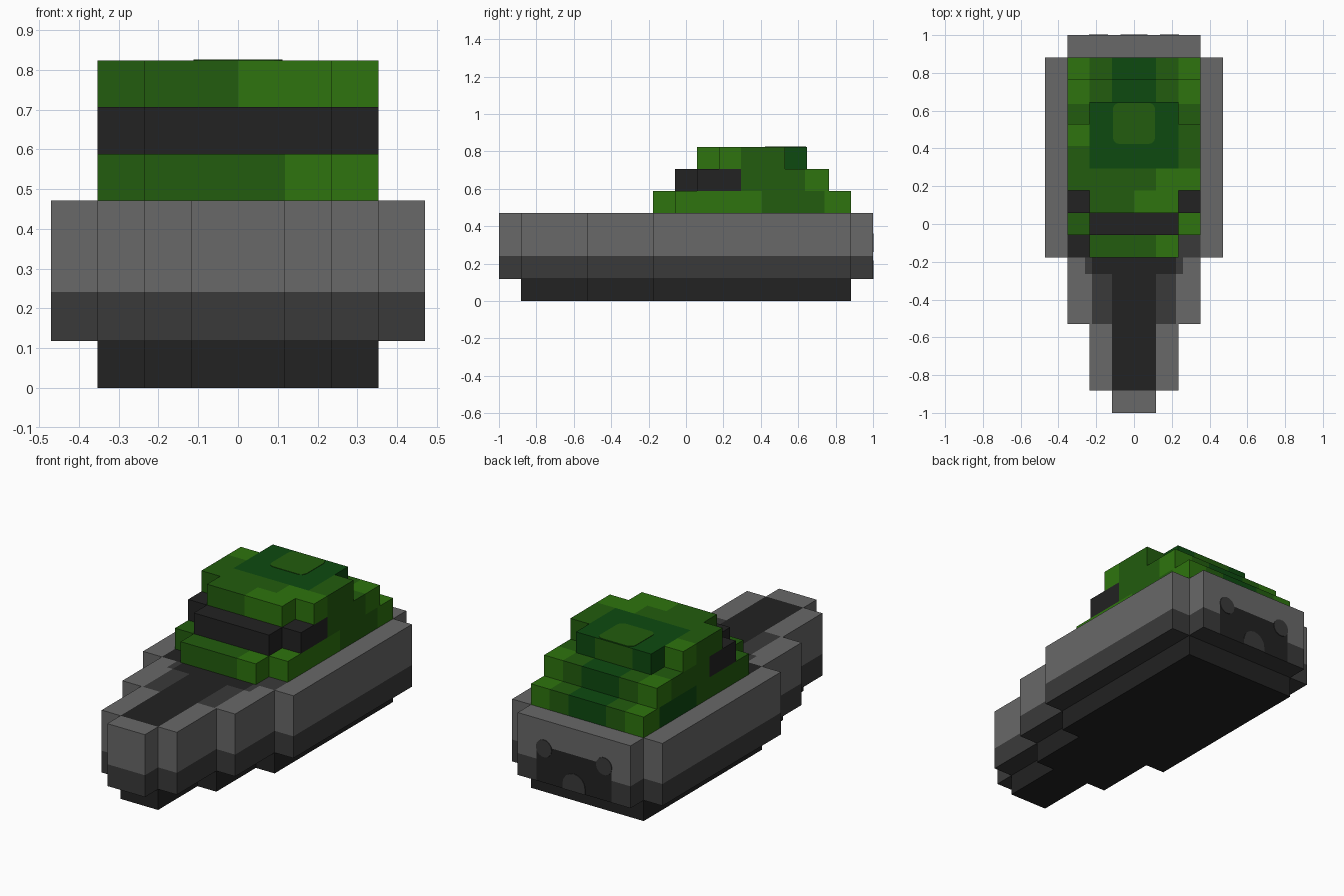
import bpy, bmesh, math

if "Cube" in bpy.data.objects:
    bpy.data.objects.remove(bpy.data.objects["Cube"], do_unlink=True)

U = 2 / 17  # one block; all sizes below are in blocks


def linear(c):
    c /= 255
    return c / 12.92 if c <= 0.04045 else ((c + 0.055) / 1.055) ** 2.4


COLOURS = {
    "grey": (104, 104, 104), "dark_grey": (58, 58, 58), "black": (34, 34, 34),
    "light_green": (46, 116, 14), "mid_green": (34, 92, 14), "dark_green": (13, 74, 16),
}
NAMES = list(COLOURS)
MATS = []
for name, rgb in COLOURS.items():
    m = bpy.data.materials.new(name)
    m.use_nodes = True
    col = [linear(c) for c in rgb] + [1]
    m.diffuse_color = col
    bsdf = m.node_tree.nodes["Principled BSDF"]
    bsdf.inputs["Base Color"].default_value = col
    bsdf.inputs["Roughness"].default_value = 0.9
    MATS.append(m)


def finish(name, bm):
    """Turn a bmesh into an object carrying the shared palette."""
    mesh = bpy.data.meshes.new(name)
    bm.to_mesh(mesh)
    bm.free()
    for m in MATS:
        mesh.materials.append(m)
    obj = bpy.data.objects.new(name, mesh)
    bpy.context.collection.objects.link(obj)
    return obj


def slab(name, z0, z1, steps, base, rules=()):
    """Stepped slab: union of (half width, y0, y1) rectangles, cut along the paint rules.
    A rule is (colour, facing, x range, y range, z range); later rules win, None means any."""
    cuts = [set(), set(), {z0, z1}]
    for w, y0, y1 in steps:
        cuts[0] |= {-w, w}
        cuts[1] |= {y0, y1}
    for rule in rules:
        for axis in range(3):
            cuts[axis] |= set(rule[2 + axis] or ())
    lo = (min(cuts[0]), min(cuts[1]), z0)
    hi = (max(cuts[0]), max(cuts[1]), z1)
    xs, ys, zs = [sorted(c for c in cuts[i] if lo[i] <= c <= hi[i]) for i in range(3)]

    def inside(x, y):
        return any(abs(x) < w and y0 < y < y1 for w, y0, y1 in steps)

    bm = bmesh.new()

    def face(points, facing):
        f = bm.faces.new([bm.verts.new([c * U for c in p]) for p in points])
        mid = [sum(p[i] for p in points) / 4 for i in range(3)]
        colour = base
        for col, side, *ranges in rules:
            if (side is None or facing in side.split()) and all(
                    r is None or r[0] <= c <= r[1] for r, c in zip(ranges, mid)):
                colour = col
        f.material_index = NAMES.index(colour)

    e = 0.01
    for xa, xb in zip(xs, xs[1:]):
        for ya, yb in zip(ys, ys[1:]):
            mx, my = (xa + xb) / 2, (ya + yb) / 2
            if not inside(mx, my):
                continue
            face([(xa, ya, z1), (xb, ya, z1), (xb, yb, z1), (xa, yb, z1)], "+z")
            face([(xa, yb, z0), (xb, yb, z0), (xb, ya, z0), (xa, ya, z0)], "-z")
            # walls only where the neighbouring cell is empty
            walls = [("+x", xb + e, my, (xb, ya), (xb, yb)), ("-x", xa - e, my, (xa, yb), (xa, ya)),
                     ("+y", mx, yb + e, (xb, yb), (xa, yb)), ("-y", mx, ya - e, (xa, ya), (xb, ya))]
            for facing, nx, ny, p, q in walls:
                if inside(nx, ny):
                    continue
                for za, zb in zip(zs, zs[1:]):
                    face([(*p, za), (*q, za), (*q, zb), (*p, zb)], facing)
    bmesh.ops.remove_doubles(bm, verts=bm.verts, dist=1e-5)
    return finish(name, bm)


def plate(name, outline, colour, place, normal, depth=0.04):
    """Thin painted plate: 2D outline placed in space and extruded along normal."""
    bm = bmesh.new()
    f = bm.faces.new([bm.verts.new([c * U for c in place(a, b)]) for a, b in outline])
    out = bmesh.ops.extrude_face_region(bm, geom=[f])["geom"]
    bmesh.ops.translate(bm, vec=[n * depth * U for n in normal],
                        verts=[v for v in out if isinstance(v, bmesh.types.BMVert)])
    bmesh.ops.recalc_face_normals(bm, faces=bm.faces)
    for f in bm.faces:
        f.material_index = NAMES.index(colour)
    return finish(name, bm)


def arc(cx, cy, r, a0, a1, n=8):
    return [(cx + r * math.cos(math.radians(a0 + (a1 - a0) * i / n)),
             cy + r * math.sin(math.radians(a0 + (a1 - a0) * i / n))) for i in range(n + 1)]


# Keel under the hull
slab("keel", 0, 1, [(3, -1.5, 7.5), (2, -4.5, 7.5), (1, -7.5, 7.5)], "black")

# Hull with lower band, front deck and rear panel
slab("hull", 1, 4, [(4, -1.5, 7.5), (3, -4.5, 8.5), (2, -7.5, 8.5), (1, -8.5, 8.5)], "grey", [
    ("dark_grey", None, None, None, (1, 2.05)),
    ("dark_grey", "+z", (-1.9, 1.9), (-4.5, -1.5), None),
    ("dark_grey", "+z", (-2.2, 2.2), (-2.25, -1.5), None),
    ("dark_grey", "+z", (2, 3), (-1.5, -0.5), None),
    ("black", "+z", (-3, -2), (-1.5, -0.5), None),
    ("black", "+z", (-1, 1), (-7.5, -1.5), None),
    ("black", "+z", (-1.9, 1.9), (-2.25, -1.5), None),
    ("black", "+y", (-2, 2), (8, 8.5), (1, 2.75)),
])

# Rear panel details: rounded corner bumps and central vent
for side, label in ((1, "left"), (-1, "right")):
    plate(label + "_rear_bump", arc(1.6 * side, 2.65, 0.42, 0, 360, 14)[:-1], "dark_grey",
          lambda a, b: (a, 8.48, b), (0, 1, 0), 0.05)
plate("rear_vent", [(0.6, 1)] + arc(0, 1.25, 0.6, 0, 180) + [(-0.6, 1)], "dark_grey",
      lambda a, b: (a, 8.48, b), (0, 1, 0), 0.05)

# Rear camouflage shared by the lower turret tiers
def rear_stripes(y0, y1):
    return [("light_green", None, (2, 3), (y0, y1), None),
            ("light_green", None, (-3, -2), (y0, y1), None),
            ("dark_green", "+y +z", (-1, 1), (y0, y1), None)]

# Turret lower tier
slab("turret_base", 4, 5, [(3, -0.5, 7.5), (2, -1.5, 7.5)], "mid_green", [
    ("light_green", None, (1, 3), (-1.5, 3.45), None),
    ("dark_green", "-x", None, (3.5, 6.3), None),
] + rear_stripes(6.3, 7.5))

# Turret middle tier with black viewing band
slab("turret_band", 5, 6, [(3, 0.5, 6.5), (2, -0.5, 6.5)], "mid_green", [
    ("black", None, None, (-0.5, 2.5), None),
] + rear_stripes(5.4, 6.5))

# Turret top tier
slab("turret_top", 6, 7, [(3, 1.5, 4.5), (2, 0.5, 5.5)], "mid_green", [
    ("light_green", None, (0, 2), (0.5, 1.5), None),
    ("light_green", None, (1, 3), (1.5, 2.5), None),
    ("light_green", "-y", (2, 3), (1, 1.5), None),
    ("light_green", None, (-3, -2), (3.5, 4.5), None),
    ("dark_green", "+z", (-2, 2), (2.5, 5.5), None),
    ("dark_green", "+x -x +y", (-2, 2), (4.5, 5.5), None),
    ("mid_green", "+y", (-1, 1), (4.5, 5.5), None),
])

# Rounded hatch on the turret roof
r = 0.3
hatch = []
for cx, cy, a in ((0.95 - r, 5.45 - r, 0), (-0.95 + r, 5.45 - r, 90),
                  (-0.95 + r, 3.6 + r, 180), (0.95 - r, 3.6 + r, 270)):
    hatch += arc(cx, cy, r, a, a + 90, 4)
plate("hatch", hatch, "mid_green", lambda a, b: (a, b, 6.98), (0, 0, 1), 0.04)
